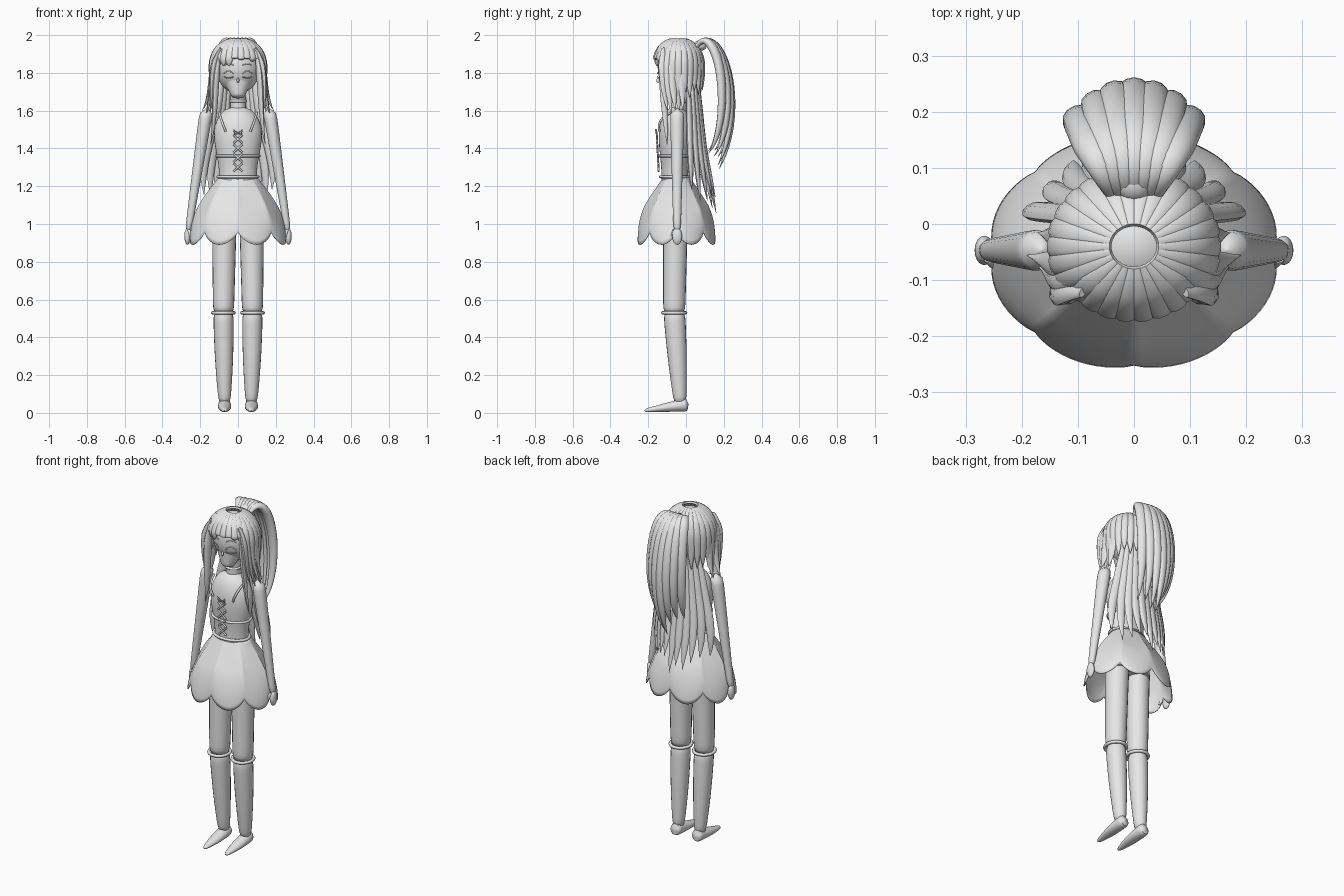
import bpy, bmesh, random
from math import sin, cos, pi, radians
from mathutils import Vector

random.seed(4)
cube = bpy.data.objects.get("Cube")
if cube:
    bpy.data.objects.remove(cube)

grey = bpy.data.materials.new("light grey")
grey.use_nodes = True
grey.diffuse_color = (.8, .8, .8, 1)
grey.node_tree.nodes["Principled BSDF"].inputs["Base Color"].default_value = grey.diffuse_color

# Shared landmarks
body_y = -.05
waist = 1.25
knee = .53
crown = Vector((0, -.04, 1.83))


def select_only(ob):
    bpy.context.collection.objects.link(ob)
    bpy.ops.object.select_all(action='DESELECT')
    ob.select_set(True)
    bpy.context.view_layer.objects.active = ob


def finish(name, bm):
    bmesh.ops.recalc_face_normals(bm, faces=bm.faces)
    mesh = bpy.data.meshes.new(name)
    bm.to_mesh(mesh)
    bm.free()
    mesh.materials.append(grey)
    ob = bpy.data.objects.new(name, mesh)
    select_only(ob)
    bpy.ops.object.shade_smooth_by_angle(angle=radians(50))
    return ob


def bridge(bm, rows):
    """Join closed rows of vertices with quads."""
    for lower, upper in zip(rows, rows[1:]):
        for k in range(len(lower)):
            bm.faces.new((lower[k - 1], lower[k], upper[k], upper[k - 1]))


def bend(*points):
    """Bezier path through the first and last point."""
    def at(t):
        row = [Vector(p) for p in points]
        while len(row) > 1:
            row = [a.lerp(b, t) for a, b in zip(row, row[1:])]
        return row[0]
    return at


def sweep(bm, path, width, depth, side=(1, 0, 0), sides=16, steps=16):
    """Sweep an ellipse whose half width and half depth follow rules."""
    across = Vector(side).normalized()
    step = 1 / steps
    rows = []
    for i in range(steps + 1):
        t = i * step
        ahead, behind = min(1, t + step / 2), max(0, t - step / 2)
        normal = (path(ahead) - path(behind)).cross(across).normalized()
        w, d = max(width(t), .001), max(depth(t), .001)
        angles = [2 * pi * k / sides for k in range(sides)]
        rows.append([bm.verts.new(path(t) + across * w * cos(a) + normal * d * sin(a)) for a in angles])
    bridge(bm, rows)
    bm.faces.new(rows[0])
    bm.faces.new(rows[-1])


def taper(start, end, belly=0):
    """Straight taper with a swollen middle and rounded ends."""
    def radius(t):
        ends = max(0, 1 - abs(2 * t - 1) ** 16) ** .5
        return (start + (end - start) * t + belly * sin(pi * t)) * ends
    return radius


def pointed(size, sharpness):
    return lambda t: size * min(1, .4 + 2 * t) * (1 - t ** sharpness)


def limb(name, path, width, depth, sides=20):
    bm = bmesh.new()
    sweep(bm, path, width, depth, sides=sides, steps=24)
    finish(name, bm)


def ellipsoid(name, centre, size):
    bm = bmesh.new()
    bmesh.ops.create_uvsphere(bm, u_segments=32, v_segments=20, radius=1)
    bmesh.ops.scale(bm, vec=size, verts=bm.verts)
    bmesh.ops.translate(bm, vec=centre, verts=bm.verts)
    finish(name, bm)


def cord(name, points, radius, closed=False):
    curve = bpy.data.curves.new(name, 'CURVE')
    curve.dimensions = '3D'
    curve.bevel_depth = radius
    curve.bevel_resolution = 2
    curve.use_fill_caps = True
    spline = curve.splines.new('POLY')
    spline.points.add(len(points) - 1)
    for target, point in zip(spline.points, points):
        target.co = (*point, 1)
    spline.use_cyclic_u = closed
    curve.materials.append(grey)
    select_only(bpy.data.objects.new(name, curve))
    bpy.ops.object.convert(target='MESH')


def band(name, centre, rx, ry, radius):
    angles = [pi * k / 20 for k in range(40)]
    cord(name, [Vector(centre) + Vector((rx * cos(a), ry * sin(a), 0)) for a in angles], radius, True)


# Torso: hourglass closing over the shoulders
def hourglass(base, swell):
    return lambda t: (base + swell * cos(1.2 * pi * t) ** 2) * max(0, 1 - t ** 9) ** .5


limb("torso", bend((0, body_y, 1), (0, -.07, 1.3), (0, body_y, 1.63)),
     hourglass(.1, .035), hourglass(.07, .022), sides=32)
limb("neck", bend((0, -.04, 1.58), (0, -.045, 1.75)), taper(.042, .038), taper(.042, .038))
ellipsoid("head", crown, (.117, .11, .14))
limb("jaw", bend((0, -.06, 1.83), (0, -.1, 1.665)), taper(.11, .03), taper(.085, .03), sides=32)
ellipsoid("nose", (0, -.148, 1.76), (.007, .009, .012))

# Bodice trim
band("choker", (0, -.042, 1.65), .042, .042, .007)
band("waist_belt", (0, -.06, waist), .106, .075, .008)
band("bust_band", (0, -.06, 1.36), .115, .084, .007)
for row in range(4):
    height = waist + .05 * (row + 1)
    front = -.145 - .003 * row
    for s in (1, -1):
        cord("bodice_lace", [(-.024 * s, front, height - .022), (.024 * s, front, height + .022)], .005)
for s in (1, -1):
    cord("bow_loop", [(0, -.155, 1.48), (s * .022, -.16, 1.5), (s * .018, -.155, 1.475)], .005, True)
    strap = bend((s * .1, -.08, 1.59), (s * .09, -.16, 1.55), (s * .065, -.14, 1.49))
    cord("chest_strap", [strap(i / 6) for i in range(7)], .006)

# Scalloped skirt: eight lobes that swell and drop toward the hem
bm = bmesh.new()
columns, levels = 96, 16
rows = []
for i in range(levels + 1):
    t = i / levels
    row = []
    for k in range(columns):
        a = 2 * pi * k / columns
        lobe = abs(sin(4 * a)) ** .75
        reach = (.1 + .15 * sin(t * pi / 2)) * (1 + .045 * lobe * t * t)
        hem = .955 - .065 * lobe
        squash = .7 + .11 * min(1, 2 * t)
        row.append(bm.verts.new((reach * sin(a), body_y - reach * squash * cos(a), waist + (hem - waist) * t)))
    rows.append(row)
bridge(bm, rows)
cloth = finish("skirt", bm).modifiers.new("thickness", 'SOLIDIFY')
cloth.thickness = .004

# Limbs, face marks and side locks, each side
for s, tag in ((1, "left_"), (-1, "right_")):
    hip, joint = (s * .072, -.055, 1.06), (s * .077, -.063, knee)
    ankle, toe = (s * .071, -.03, .04), (s * .071, -.22, .012)
    limb(tag + "thigh", bend(hip, (*joint[:2], knee - .02)), taper(.066, .055), taper(.066, .058))
    limb(tag + "shin", bend((*joint[:2], knee + .02), ankle), taper(.054, .03, .006), taper(.058, .032, .005))
    band(tag + "stocking_cuff", joint, .057, .061, .009)
    limb(tag + "foot", bend((s * .071, .013, .046), toe), taper(.032, .01, .012), taper(.038, .009))
    limb(tag + "arm", bend((s * .165, -.047, 1.615), (s * .265, -.047, .95)), taper(.037, .017), taper(.039, .019))
    ellipsoid(tag + "hand", (s * .267, -.047, .935), (.017, .026, .045))
    limb(tag + "thumb", bend((s * .26, -.06, .97), (s * .245, -.08, .92)), taper(.01, .006), taper(.01, .006))

    # Lash lines and brow follow the curve of the face
    for mark, height, rise in (("upper_lash", 1.795, .016), ("lower_lash", 1.78, -.008), ("brow", 1.84, .008)):
        xs = [.025 + .05 * i / 6 for i in range(7)]
        cord(tag + mark, [(s * x, 5 * x * x - .153, height + rise * sin(20 * pi * (x - .025))) for x in xs], .003)

    bm = bmesh.new()
    for k in range(5):
        y = -.12 + .025 * k
        tip = (s * (.15 + .02 * (k % 3)), y * .8, 1.6 - .02 * (k % 2))
        path = bend((s * .09, y, 1.93), (s * .15, y, 1.85), (s * .125, y, 1.7), tip)
        sweep(bm, path, pointed(.03, 3), pointed(.017, 3), side=(-s / 2, 1, 0), sides=10)
    path = bend((s * .09, -.12, 1.92), (s * .13, -.13, 1.8), (s * .11, -.11, 1.6), (s * .145, -.1, 1.42))
    sweep(bm, path, pointed(.024, 4), pointed(.016, 4), side=(-s / 2, 1, 0), sides=10)
    finish(tag + "face_locks", bm)

# Hair cap: radial locks that follow a dome, then hang
bm = bmesh.new()
count = 26
for k in range(count):
    a = 2 * pi * (k + .5) / count
    outward = Vector((.142 * sin(a), -.128 * cos(a), 0))
    fringe = cos(a) > .62
    swing = 1.25 if fringe else pi / 2
    fall = random.uniform(0, .05) if fringe else random.uniform(.11, .18)

    def over_dome(t):
        polar = .3 + (swing - .3) * min(1, t / .6)
        drop = fall * max(0, t - .6) / .4
        return crown + outward * sin(polar) + Vector((0, 0, .155 * cos(polar) - drop))

    sweep(bm, over_dome, pointed(.026, 5), pointed(.015, 6), side=(cos(a), sin(a), 0), sides=10)
finish("hair_cap", bm)

# Long back hair: a curved curtain of locks with ragged tips
bm = bmesh.new()
for k in range(11):
    u = k / 5 - 1
    bow = 1 - u * u
    tip = 1.1 + .05 * abs(u) + random.uniform(-.05, .04)
    path = bend((.08 * u, .01 + .05 * bow, 1.84), (.1 * u, .02 + .06 * bow, 1.5),
                (.2 * u, .02 + .07 * bow, 1.4), (.18 * u, .03 + .13 * bow, tip))
    sweep(bm, path, pointed(.026, 8), pointed(.015, 8), side=(1, -u / 2, 0), sides=10)
finish("back_hair", bm)

# High ponytail: locks arch back from the tie, outer ones lying lower
bm = bmesh.new()
for k in range(7):
    x = .03 * (k - 3)
    out = .235 - 7 * x * x
    tip = random.uniform(1.24, 1.34) + abs(x)
    path = bend((x * .4, .05, 1.93), (x * .8, .12, 2.06), (x * 1.2, out + .045, 1.9),
                (x * 1.3, out + .045, 1.5), (x * .8, out - .06, tip))
    sweep(bm, path, pointed(.032, 5), pointed(.024, 5), side=(1, -4 * x, 0), sides=12, steps=24)
finish("ponytail", bm)
ellipsoid("hair_tie", (0, .075, 1.945), (.034, .035, .028))
